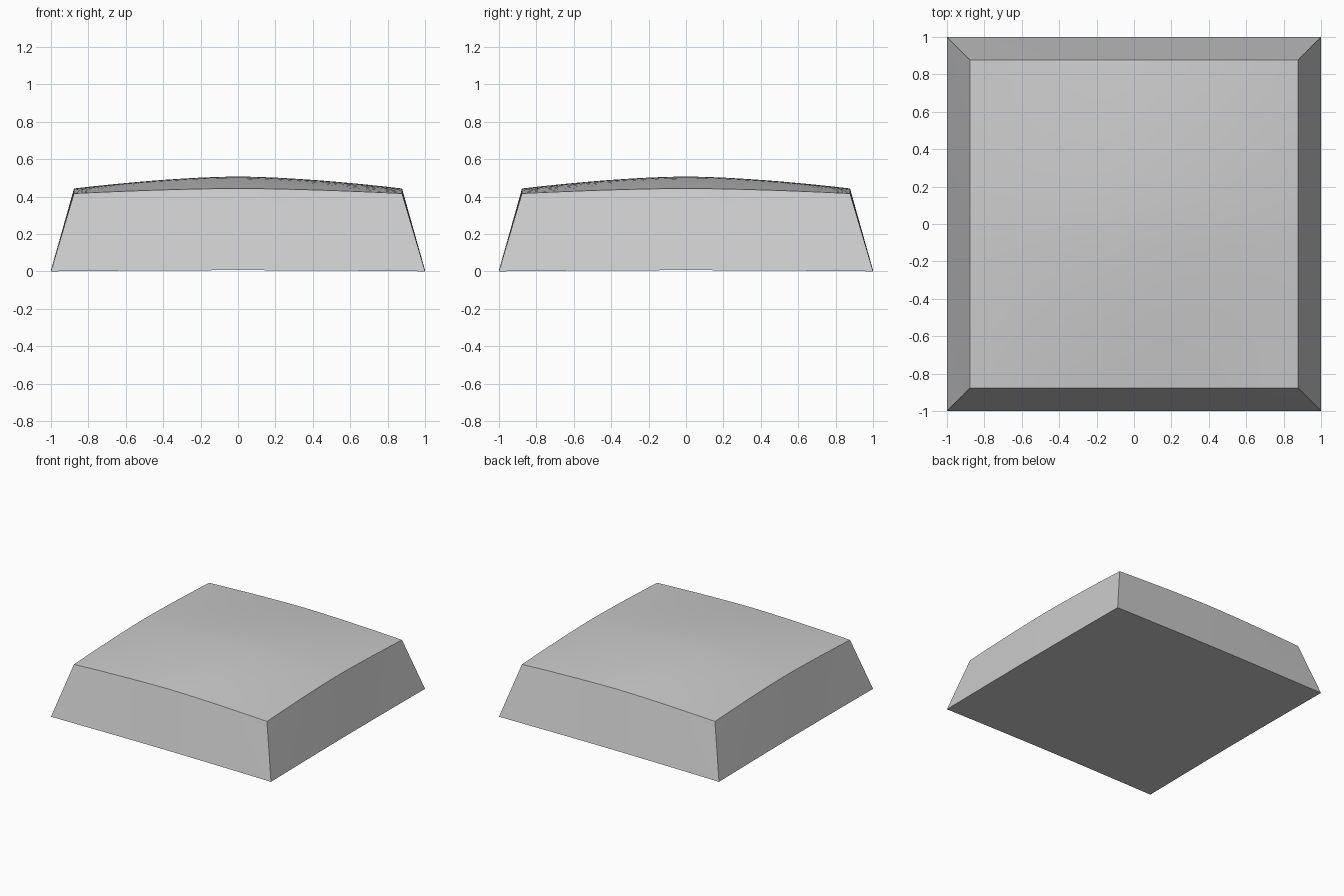
import bpy
import bmesh

if "Cube" in bpy.data.objects:
    bpy.data.objects.remove(bpy.data.objects["Cube"])


def arch(t):
    # 1 in the middle, 0 at the rim
    return 1 - abs(t) ** 1.6


# Domed tile: gridded cube, tapered and bowed
bm = bmesh.new()
bmesh.ops.create_cube(bm, size=2)
bmesh.ops.subdivide_edges(bm, edges=bm.edges[:], cuts=15, use_grid_fill=True)

for v in bm.verts:
    x, y, z = v.co
    t = (z + 1) / 2
    a, b = arch(x), arch(y)
    top = 0.416 + 0.027 * (a + b) + 0.037 * a * b
    bottom = 0.006 * (1 - (1 - a) * (1 - b))
    taper = 1 - 0.123 * t
    v.co = (x * taper, y * taper, bottom + (top - bottom) * t)

bmesh.ops.recalc_face_normals(bm, faces=bm.faces[:])
mesh = bpy.data.meshes.new("domed_tile")
bm.to_mesh(mesh)
bm.free()
tile = bpy.data.objects.new("domed_tile", mesh)
bpy.context.collection.objects.link(tile)

# Smooth dome with crisp rim
bpy.context.view_layer.objects.active = tile
tile.select_set(True)
bpy.ops.object.shade_smooth_by_angle(angle=0.52)
